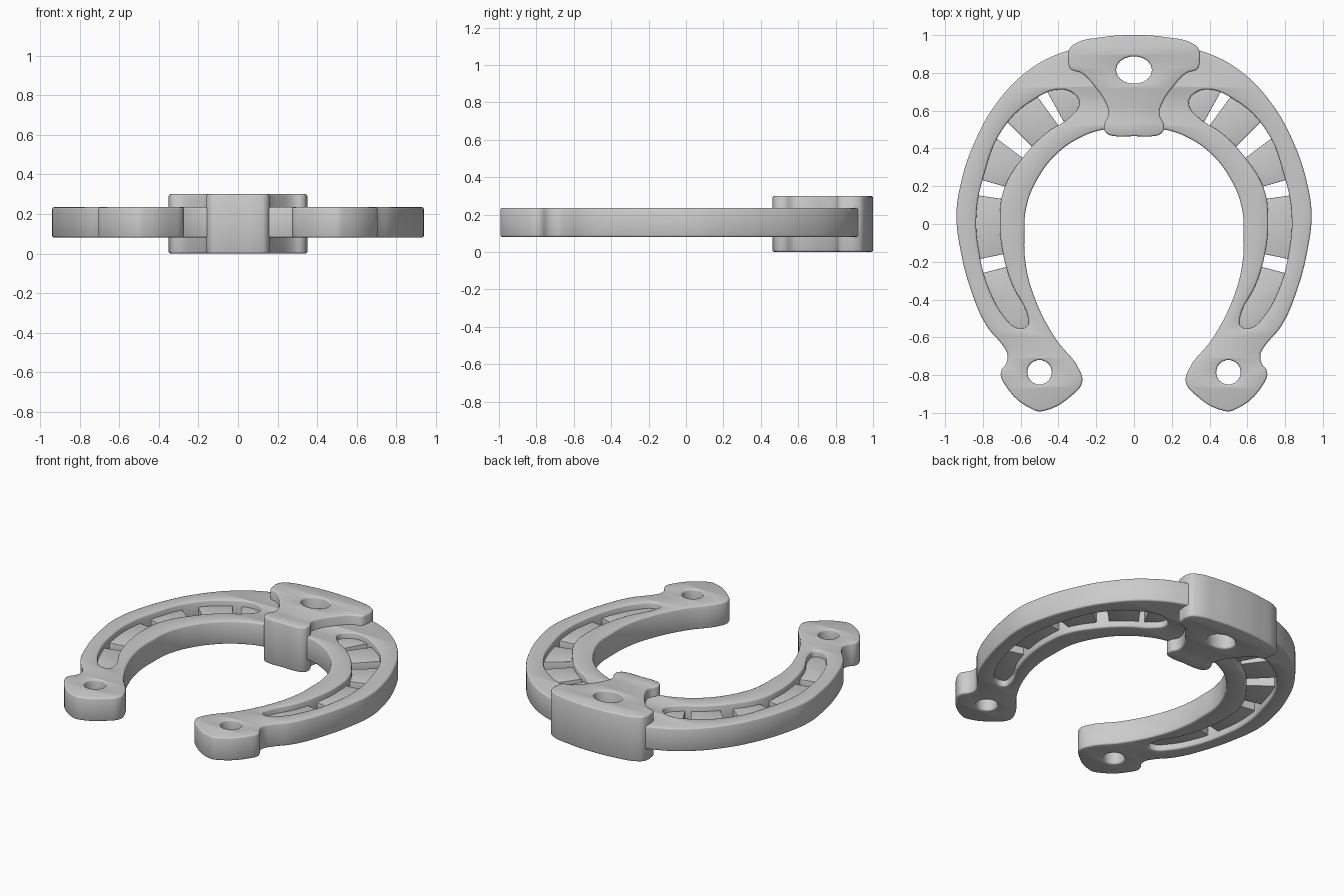
import bpy, bmesh, math

if "Cube" in bpy.data.objects:
    bpy.data.objects.remove(bpy.data.objects["Cube"])

BEVEL = 0.01


def mirrored(pts):
    return [(-x, y) for x, y in pts]


def symmetric(half):
    """Close a right-half outline whose first and last points lie on x = 0."""
    return half + mirrored(half[1:-1])[::-1]


def ellipse(cx, cy, rx, ry, n=18):
    return [(cx + rx * math.cos(2 * math.pi * i / n),
             cy + ry * math.sin(2 * math.pi * i / n)) for i in range(n)]


def plate(name, smooth_loops, poly_loops, z0, z1, bevel=BEVEL):
    """Extrude outlines with holes between two heights."""
    cu = bpy.data.curves.new(name, 'CURVE')
    cu.dimensions = '2D'
    cu.fill_mode = 'BOTH'
    cu.resolution_u = 5
    cu.extrude = (z1 - z0) / 2 - bevel
    cu.bevel_depth = bevel
    cu.bevel_resolution = 1
    cu.offset = -bevel
    for pts in smooth_loops:
        sp = cu.splines.new('BEZIER')
        sp.bezier_points.add(len(pts) - 1)
        sp.use_cyclic_u = True
        for bp, (x, y) in zip(sp.bezier_points, pts):
            bp.co = (x, y, 0)
        for bp in sp.bezier_points:
            bp.handle_left_type = bp.handle_right_type = 'AUTO'
    for pts in poly_loops:
        sp = cu.splines.new('POLY')
        sp.points.add(len(pts) - 1)
        sp.use_cyclic_u = True
        for p, (x, y) in zip(sp.points, pts):
            p.co = (x, y, 0, 1)
    ob = bpy.data.objects.new(name, cu)
    bpy.context.collection.objects.link(ob)
    ob.location.z = (z0 + z1) / 2
    bpy.ops.object.select_all(action='DESELECT')
    ob.select_set(True)
    bpy.context.view_layer.objects.active = ob
    bpy.ops.object.convert(target='MESH')
    ob = bpy.context.view_layer.objects.active
    bm = bmesh.new()
    bm.from_mesh(ob.data)
    bmesh.ops.remove_doubles(bm, verts=bm.verts, dist=0.0005)
    bmesh.ops.recalc_face_normals(bm, faces=bm.faces)
    bm.to_mesh(ob.data)
    bm.free()
    bpy.ops.object.shade_smooth_by_angle(angle=math.radians(50))
    return ob


# horseshoe body: outline, two long slots, toe hole and heel holes
body = [(0, 0.96), (0.2, 0.95), (0.36, 0.915), (0.55, 0.82), (0.72, 0.65), (0.85, 0.42),
        (0.92, 0.2), (0.94, 0.05), (0.92, -0.13), (0.86, -0.36), (0.78, -0.54),
        (0.69, -0.65), (0.67, -0.69), (0.675, -0.735), (0.705, -0.785), (0.69, -0.84),
        (0.53, -0.985), (0.48, -0.99), (0.32, -0.90), (0.275, -0.84), (0.285, -0.78),
        (0.42, -0.60), (0.53, -0.38), (0.575, -0.2), (0.58, -0.05), (0.57, 0.09),
        (0.51, 0.24), (0.41, 0.37), (0.28, 0.46), (0.16, 0.50), (0, 0.51)]
slot = [(0.29, 0.64), (0.32, 0.69), (0.39, 0.712), (0.52, 0.665), (0.69, 0.51),
        (0.80, 0.24), (0.835, 0.04), (0.82, -0.15), (0.77, -0.34), (0.68, -0.50),
        (0.62, -0.55), (0.565, -0.54), (0.56, -0.50), (0.65, -0.31), (0.70, -0.12),
        (0.71, 0.03), (0.69, 0.18), (0.59, 0.35), (0.46, 0.485), (0.34, 0.565)]
heel = ellipse(0.5, -0.785, 0.065, 0.065)
toe_hole = ellipse(0, 0.815, 0.095, 0.073)
plate("horseshoe_body", [symmetric(body), slot, mirrored(slot)],
      [heel, mirrored(heel), toe_hole], 0.08, 0.235)

# thick toe block wrapped round the front of the shoe
toe = [(0, 1.0), (0.16, 0.99), (0.32, 0.95), (0.345, 0.92), (0.348, 0.86),
       (0.335, 0.82), (0.28, 0.80), (0.21, 0.73), (0.15, 0.64), (0.135, 0.58),
       (0.16, 0.52), (0.145, 0.48), (0.10, 0.465), (0, 0.465)]
plate("toe_block", [symmetric(toe)], [toe_hole], 0.0, 0.3)

# webs inside the slots, with nail gaps between them
webs = [
    [(0.26, 0.64), (0.36, 0.52), (0.465, 0.71), (0.36, 0.75)],
    [(0.385, 0.50), (0.53, 0.70), (0.68, 0.55), (0.53, 0.40)],
    [(0.57, 0.335), (0.75, 0.47), (0.83, 0.24), (0.655, 0.19)],
    [(0.68, 0.13), (0.85, 0.155), (0.86, 0), (0.84, -0.19), (0.67, -0.155), (0.68, 0)],
    [(0.65, -0.22), (0.82, -0.265), (0.79, -0.36), (0.70, -0.53), (0.62, -0.58),
     (0.54, -0.55), (0.57, -0.43)],
]
for i, w in enumerate(webs):
    plate(f"slot_web_right_{i}", [], [w], 0.12, 0.195, 0.003)
    plate(f"slot_web_left_{i}", [], [mirrored(w)], 0.12, 0.195, 0.003)
